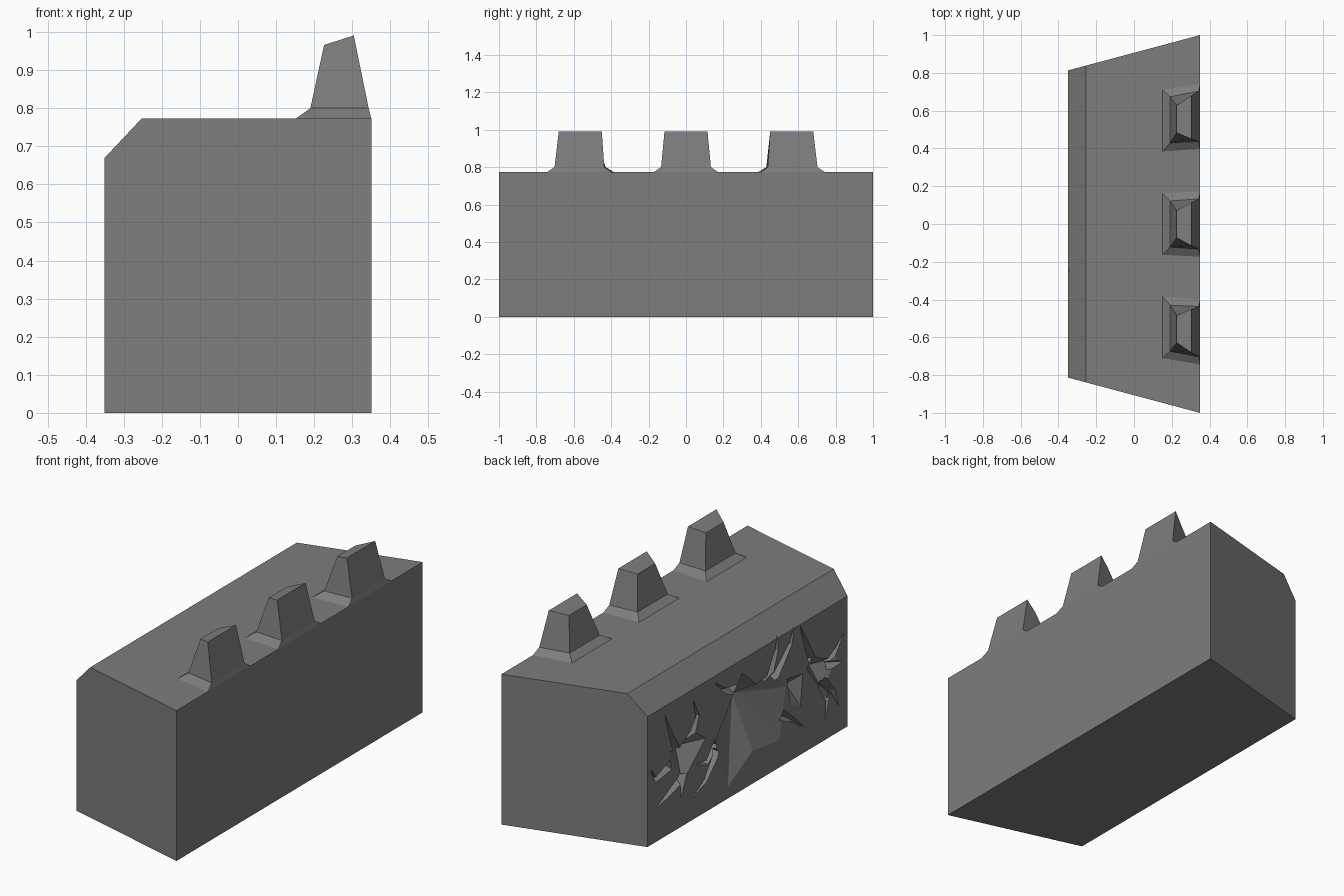
import bpy
import bmesh
from mathutils import Vector

if "Cube" in bpy.data.objects:
    bpy.data.objects.remove(bpy.data.objects["Cube"])

FACE_X = -0.35

stone = bpy.data.materials.new("dark_stone")
stone.diffuse_color = (0.205, 0.205, 0.205, 1)
stone.use_nodes = True
stone.node_tree.nodes["Principled BSDF"].inputs["Base Color"].default_value = stone.diffuse_color


def make_object(name, verts, faces):
    """Flat-faced mesh object with outward normals and the stone material."""
    mesh = bpy.data.meshes.new(name)
    mesh.from_pydata(verts, [], faces)
    bm = bmesh.new()
    bm.from_mesh(mesh)
    bmesh.ops.recalc_face_normals(bm, faces=bm.faces)
    bm.to_mesh(mesh)
    bm.free()
    mesh.materials.append(stone)
    obj = bpy.data.objects.new(name, mesh)
    bpy.context.collection.objects.link(obj)
    return obj


def loft(name, rings):
    """Closed solid through rings with equal numbers of points."""
    n = len(rings[0])
    verts = [p for ring in rings for p in ring]
    faces = [list(range(n))[::-1], [len(verts) - n + i for i in range(n)]]
    for r in range(len(rings) - 1):
        a, b = r * n, (r + 1) * n
        faces += [[a + i, a + (i + 1) % n, b + (i + 1) % n, b + i] for i in range(n)]
    return make_object(name, verts, faces)


# Tapered wall block with a chamfered edge
profile = [(-0.35, 0), (0.35, 0), (0.35, 0.773), (-0.253, 0.773), (-0.35, 0.67)]


def half_length(x):
    return 0.813 + 0.187 * (x + 0.35) / 0.7


wall = loft("wall_block", [[(x, s * half_length(x), z) for x, z in profile] for s in (1, -1)])

cutters = []


def crater(outline, apex):
    """Pit with a (y, z) rim and an apex given as (y, z, depth)."""
    n = len(outline)
    verts = [(FACE_X - 0.05, y, z) for y, z in outline]
    verts += [(FACE_X, y, z) for y, z in outline]
    verts.append((FACE_X + apex[2], apex[0], apex[1]))
    faces = [list(range(n))]
    for i in range(n):
        j = (i + 1) % n
        faces += [[i, j, n + j, n + i], [n + i, n + j, 2 * n]]
    cutters.append(make_object("crater_cutter", verts, faces))


def crack(path, width=0.055, depth=0.06):
    """Jagged V groove that narrows to a point at the end of the path."""
    pts = [Vector(p) for p in path]
    rings = []
    for i, p in enumerate(pts):
        k = max(1 - i / (len(pts) - 1), 0.06)
        d = (pts[min(i + 1, len(pts) - 1)] - pts[max(i - 1, 0)]).normalized()
        side = Vector((-d.y, d.x)) * width * k / 2
        a, b = p + side, p - side
        rings.append([(FACE_X - 0.05, a.x, a.y), (FACE_X - 0.05, b.x, b.y), (FACE_X, b.x, b.y),
                      (FACE_X + depth * k, p.x, p.y), (FACE_X, a.x, a.y)])
    cutters.append(loft("crack_cutter", rings))


# Impact craters in the outer face
crater([(0.275, 0.317), (0.20, 0.41), (0.13, 0.50), (0.04, 0.60), (-0.07, 0.50), (-0.21, 0.51),
        (-0.31, 0.395), (-0.26, 0.14), (-0.04, 0.17), (0.16, 0.06)], (-0.03, 0.44, 0.11))
crater([(0.64, 0.42), (0.55, 0.41), (0.46, 0.465), (0.34, 0.38), (0.53, 0.22)], (0.49, 0.38, 0.07))
crater([(-0.48, 0.42), (-0.53, 0.47), (-0.62, 0.42), (-0.72, 0.39), (-0.61, 0.26)],
       (-0.58, 0.39, 0.06))
crater([(-0.32, 0.43), (-0.45, 0.41), (-0.43, 0.25), (-0.35, 0.29)], (-0.38, 0.37, 0.05))

# Cracks running out from the craters
for path in (
    [(0.57, 0.40), (0.62, 0.50), (0.67, 0.62)],
    [(0.46, 0.42), (0.405, 0.52), (0.44, 0.61)],
    [(0.62, 0.35), (0.745, 0.32), (0.785, 0.385)],
    [(0.53, 0.25), (0.66, 0.20), (0.745, 0.175)],
    [(0.52, 0.26), (0.54, 0.15)],
    [(0.24, 0.28), (0.34, 0.163), (0.445, 0.115)],
    [(0.25, 0.32), (0.33, 0.25), (0.41, 0.27)],
    [(0.08, 0.53), (0.18, 0.56), (0.26, 0.63)],
    [(-0.28, 0.26), (-0.36, 0.21), (-0.45, 0.14)],
    [(-0.17, 0.47), (-0.235, 0.61), (-0.25, 0.70)],
    [(-0.22, 0.47), (-0.35, 0.60), (-0.38, 0.68)],
    [(-0.53, 0.44), (-0.47, 0.57), (-0.43, 0.66)],
    [(-0.66, 0.38), (-0.72, 0.43), (-0.78, 0.49)],
    [(-0.66, 0.37), (-0.77, 0.35)],
    [(-0.60, 0.30), (-0.65, 0.20), (-0.63, 0.10)],
    [(-0.62, 0.30), (-0.70, 0.22), (-0.74, 0.135)],
):
    crack(path)

# Carve the damage, then discard the cutters
for c in cutters:
    mod = wall.modifiers.new("carve", "BOOLEAN")
    mod.operation = "DIFFERENCE"
    mod.solver = "EXACT"
    mod.object = c
    c.hide_render = True
bpy.context.view_layer.update()
graph = bpy.context.evaluated_depsgraph_get()
carved = bpy.data.meshes.new_from_object(wall.evaluated_get(graph))
wall.modifiers.clear()
wall.data = carved
wall.data.materials.clear()
wall.data.materials.append(stone)
for c in cutters:
    bpy.data.objects.remove(c)

# Three battlement teeth with flared feet along the inner edge
# Each level: (x, z, half width) at the outer side, then at the inner side
levels = [((0.152, 0.773, 0.163), (0.35, 0.773, 0.173)),
          ((0.19, 0.80, 0.122), (0.343, 0.80, 0.133)),
          ((0.226, 0.966, 0.072), (0.304, 0.991, 0.115))]
for label, side in (("front", -1), ("middle", 0), ("back", 1)):
    rings = []
    for (x0, z0, w0), (x1, z1, w1) in levels:
        c0, c1 = (side * (0.56 + 0.12 * (x - 0.26)) for x in (x0, x1))
        rings.append([(x0, c0 - w0, z0), (x1, c1 - w1, z1), (x1, c1 + w1, z1), (x0, c0 + w0, z0)])
    loft(label + "_battlement", rings)
